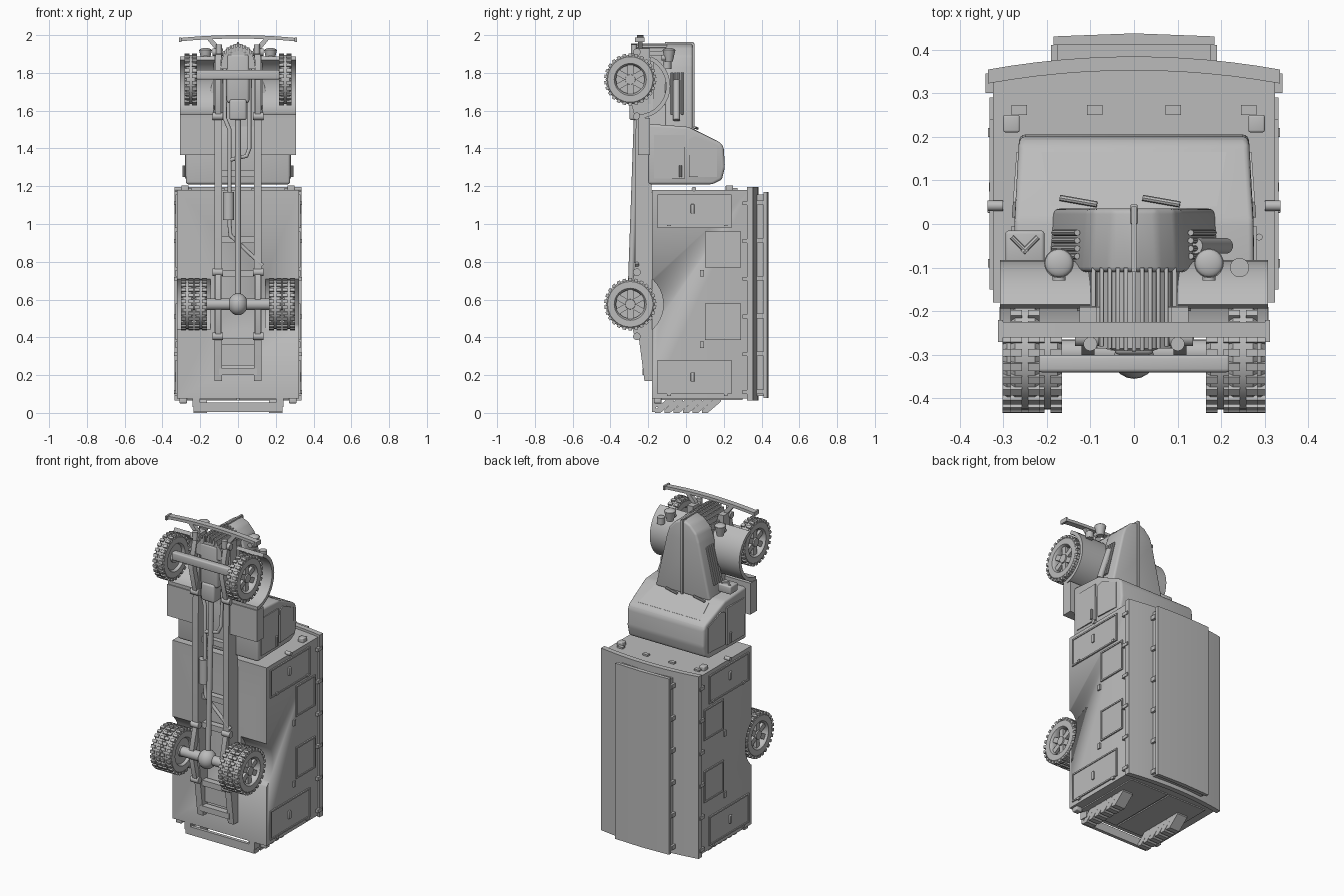
import bpy, bmesh, math
from mathutils import Vector, Matrix

if "Cube" in bpy.data.objects:
    bpy.data.objects.remove(bpy.data.objects["Cube"])

GREY = (0.5, 0.5, 0.5, 1)
grey = bpy.data.materials.new("plain_grey")
grey.use_nodes = True
grey.diffuse_color = GREY
grey.node_tree.nodes["Principled BSDF"].inputs["Base Color"].default_value = GREY


def finish(name, bm, mirror=False, bevel=0, warp=None):
    if warp:
        for v in bm.verts:
            v.co = warp(*v.co)
    bmesh.ops.recalc_face_normals(bm, faces=bm.faces[:])
    if bevel:
        bmesh.ops.bevel(bm, geom=bm.edges[:], offset=bevel, segments=3,
                        profile=0.5, affect='EDGES', clamp_overlap=True)
    me = bpy.data.meshes.new(name)
    bm.to_mesh(me)
    bm.free()
    me.materials.append(grey)
    me.shade_smooth()
    me.set_sharp_from_angle(angle=math.radians(32))
    ob = bpy.data.objects.new(name, me)
    bpy.context.collection.objects.link(ob)
    if mirror:
        ob.modifiers.new("mirror", 'MIRROR')
    return ob


def extrude(name, pts, axis, lo, hi, **kw):
    """Extrude a 2D outline along one axis."""
    place = {'x': lambda p, d: (d, p[0], p[1]),
             'y': lambda p, d: (p[0], d, p[1]),
             'z': lambda p, d: (p[0], p[1], d)}[axis]
    bm = bmesh.new()
    a = [bm.verts.new(place(p, lo)) for p in pts]
    b = [bm.verts.new(place(p, hi)) for p in pts]
    bm.faces.new(a)
    bm.faces.new(b[::-1])
    for i in range(len(pts)):
        j = (i + 1) % len(pts)
        bm.faces.new((a[i], b[i], b[j], a[j]))
    return finish(name, bm, **kw)


def box(name, x, y, z, **kw):
    return extrude(name, [(x[0], y[0]), (x[1], y[0]), (x[1], y[1]), (x[0], y[1])],
                   'z', z[0], z[1], **kw)


def rod(name, p, q, r, r2=None, n=20, **kw):
    p, q = Vector(p), Vector(q)
    d = q - p
    m = Matrix.Translation((p + q) / 2) @ d.to_track_quat('Z', 'Y').to_matrix().to_4x4()
    bm = bmesh.new()
    bmesh.ops.create_cone(bm, cap_ends=True, segments=n, radius1=r,
                          radius2=r if r2 is None else r2, depth=d.length, matrix=m)
    return finish(name, bm, **kw)


def ball(name, c, scale, **kw):
    bm = bmesh.new()
    bmesh.ops.create_uvsphere(bm, u_segments=20, v_segments=12, radius=1,
                              matrix=Matrix.Translation(c) @ Matrix.Diagonal((*scale, 1)))
    return finish(name, bm, **kw)


def pipe(name, pts, r):
    cu = bpy.data.curves.new(name, 'CURVE')
    cu.dimensions = '3D'
    cu.bevel_depth = r
    cu.use_fill_caps = True
    sp = cu.splines.new('POLY')
    sp.points.add(len(pts) - 1)
    for s, p in zip(sp.points, pts):
        s.co = (*p, 1)
    cu.materials.append(grey)
    bpy.context.collection.objects.link(bpy.data.objects.new(name, cu))


def wheel(name, x, w, z):
    """Lathed tyre and rim about the x axis, with tread lugs and spokes."""
    c, R = Vector((x, -0.295, z)), 0.13
    h = w / 2
    prof = [(-h, .085), (-h, .12), (-h * .7, R), (h * .7, R), (h, .12), (h, .085),
            (h * .8, .08), (h * .3, .075), (-h * .3, .075), (-h * .8, .08)]
    bm = bmesh.new()
    n = 36
    rings = [[bm.verts.new(c + Vector((dx, r * math.cos(k * math.tau / n),
                                       r * math.sin(k * math.tau / n)))) for dx, r in prof]
             for k in range(n)]
    for k in range(n):
        for i in range(len(prof)):
            j = (i + 1) % len(prof)
            a, b = rings[k], rings[(k + 1) % n]
            bm.faces.new((a[i], a[j], b[j], b[i]))
    for k in range(26):
        rot = Matrix.Translation(c) @ Matrix.Rotation(k * math.tau / 26, 4, 'X')
        for s in (-1, 1):
            m = rot @ Matrix.Translation((s * h * .6, 0, R)) @ Matrix.Diagonal((h * .8, .018, .016, 1))
            bmesh.ops.create_cube(bm, size=1, matrix=m)
    for k in range(6):
        rot = Matrix.Translation(c) @ Matrix.Rotation(k * math.tau / 6, 4, 'X')
        bmesh.ops.create_cube(bm, size=1, matrix=rot @ Matrix.Translation((h * .3, 0, .05))
                              @ Matrix.Diagonal((.018, .032, .062, 1)))
    finish(name, bm, mirror=True)
    rod(name + "_hub", c - Vector((h * .8, 0, 0)), c + Vector((h * .8, 0, 0)), .034, .026, mirror=True)
    rod(name + "_backplate", c - Vector((h * .5, 0, 0)), c - Vector((h * .2, 0, 0)), .078, mirror=True)


# wheels and axles
FZ, RZ = 1.765, 0.575
wheel("front_wheel", .25, .066, FZ)
wheel("rear_outer_wheel", .268, .066, RZ)
wheel("rear_inner_wheel", .198, .066, RZ)
box("front_axle", (-.22, .22), (-.34, -.30), (FZ, FZ + .05), bevel=.008)
rod("rear_axle", (-.26, -.295, RZ), (.26, -.295, RZ), .03)
ball("differential", (0, -.30, RZ), (.052, .055, .058))

# chassis
extrude("frame_rail", [(-.17, .17), (-.22, .17), (-.25, .4), (-.27, .8), (-.27, 1.4),
                       (-.25, 1.93), (-.19, 1.93)], 'x', .085, .125, mirror=True)
for i, z in enumerate((.2, .36, .72, .9, 1.25, 1.86)):
    box(f"cross_member_{i}", (-.1, .1), (-.23, -.19), (z, z + .035))
box("tail_plate", (-.09, .09), (-.2, -.17), (.25, .36))
for nm, z in (("rear", RZ), ("front", 1.74)):
    extrude(nm + "_leaf_spring", [(-.24, z - .18), (-.27, z - .18), (-.315, z), (-.27, z + .18),
                                  (-.24, z + .18), (-.28, z)], 'x', .09, .12, mirror=True)
    for dz in (-.17, .17):
        rod(f"{nm}_shackle_{dz > 0}", (.08, -.26, z + dz), (.135, -.26, z + dz), .02, mirror=True)
rod("drive_shaft", (0, -.295, RZ), (0, -.26, 1.57), .016)
box("gearbox", (-.045, .045), (-.3, -.19), (1.55, 1.66), bevel=.012)
box("engine_sump", (-.06, .06), (-.29, -.15), (1.64, 1.9), bevel=.015)
pipe("exhaust_pipe", [(-.07, -.22, 1.85), (-.07, -.25, 1.56), (-.045, -.26, 1.5), (-.045, -.26, 1.0),
                      (-.04, -.26, .94), (.13, -.26, .78)], .011)
rod("muffler", (-.05, -.26, 1.02), (-.05, -.26, 1.17), .03)
pipe("second_pipe", [(.06, -.22, 1.85), (.06, -.25, 1.4), (.045, -.26, 1.36), (-.04, -.26, 1.34)], .011)

# cargo body with arched top and wheel arches
def arch(x, base=.35, rise=.03, half=.335):
    return base + rise * (1 - (x / half) ** 2)

xs = [-.335 + .67 * i / 12 for i in range(13)]
body = extrude("cargo_body", [(-.323, -.18), (.323, -.18), (.323, .335)] +
               [(x * .96, arch(x) - .01) for x in xs[::-1]] + [(-.323, .335)], 'z', .075, 1.18)
for s in (-1, 1):
    cut = rod("wheel_arch_cutter", (s * .145, -.3, RZ), (s * .5, -.3, RZ), .18, n=40)
    cut.hide_render = True
    cut.hide_viewport = True
    cut.display_type = 'WIRE'
    mod = body.modifiers.new("wheel_arch", 'BOOLEAN')
    mod.object, mod.operation, mod.solver = cut, 'DIFFERENCE', 'EXACT'
extrude("roof", [(x, arch(x) - .028) for x in xs] + [(x, arch(x) + .004) for x in xs[::-1]],
        'z', .065, 1.195)
box("raised_roof_base", (-.175, .175), (.36, .415), (.09, 1.155))
extrude("raised_roof_lid", [(-.185, .41), (.185, .41), (.185, .43), (0, .437), (-.185, .43)],
        'z', .08, 1.17)
for i in range(6):
    z = .1 + i * .2
    box(f"roof_clip_{i}", (.172, .19), (.365, .41), (z, z + .025), mirror=True)
    box(f"eave_clip_{i}", (.318, .34), (.3, .345), (z, z + .02), mirror=True)


# side doors, windows and fittings
def framed_panel(name, y, z, t=.009):
    x = (.32, .331)
    box(name + "_low", x, (y[0], y[0] + t), z, mirror=True)
    box(name + "_high", x, (y[1] - t, y[1]), z, mirror=True)
    box(name + "_end_a", x, y, (z[0], z[0] + t), mirror=True)
    box(name + "_end_b", x, y, (z[1] - t, z[1]), mirror=True)
    box(name + "_pane", (.32, .326), y, z, mirror=True)

framed_panel("front_locker", (-.15, .24), (.98, 1.155))
framed_panel("rear_locker", (-.15, .24), (.1, .28))
framed_panel("front_window", (.1, .29), (.77, .96))
framed_panel("rear_window", (.1, .29), (.385, .58))
for i, z in enumerate((.19, 1.08)):
    box(f"locker_handle_{i}", (.32, .336), (.025, .045), (z - .025, z + .025), bevel=.004, mirror=True)
    for y in (-.1, .2):
        box(f"locker_hinge_{i}_{y > 0}", (.32, .335), (y, y + .02), (z - .1, z - .085), mirror=True)
for i, z in enumerate((.36, .74)):
    box(f"side_step_{i}", (.32, .332), (.075, .095), (z - .017, z + .017), mirror=True)
for i, x in enumerate((.09, .263)):
    box(f"front_vent_{i}", (x - .018, x + .018), (.25, .273), (1.17, 1.19), mirror=True)
box("front_marker_lamp", (.262, .3), (.21, .25), (1.17, 1.205), bevel=.005, mirror=True)
rod("side_lamp", (.3, .042, 1.185), (.336, .042, 1.185), .012, mirror=True)

# rear doors and folding steps
box("rear_door", (.006, .27), (-.15, .3), (.068, .08), mirror=True)
box("rear_lamp", (.27, .31), (-.17, -.13), (.05, .08), bevel=.005, mirror=True)
for i in range(6):
    y = -.165 + i * .05
    extrude(f"step_slat_{i}", [(y, 0), (y + .03, 0), (y + .1, .06), (y + .1, .075), (y + .065, .075),
                               (y, .015)], 'x', .165, .235, mirror=True)
box("step_bar", (-.235, .235), (-.18, -.16), (.005, .055))
box("step_bracket", (.2, .24), (-.18, -.13), (.03, .08), mirror=True)


# cab
def cab_side(y):
    return 1 - max(0, y) * .25

cab_warp = lambda x, y, z: (x * cab_side(y), y, z)
glass_warp = lambda x, y, z: (x, y, z + 1.514 - (y - .01) * .5)
extrude("cab", [(-.2, 1.21), (.14, 1.21), (.19, 1.235), (.206, 1.3), (.2, 1.405), (.185, 1.43),
                (.01, 1.515), (-.2, 1.53)], 'x', -.277, .277, bevel=.022, warp=cab_warp)
extrude("windshield", [(-.19, .04), (.19, .04), (.212, .165), (-.212, .165)], 'z', -.012, .004,
        warp=glass_warp)
extrude("door_window", [(.015, 1.25), (.015, 1.45), (.05, 1.465), (.165, 1.41), (.165, 1.25)],
        'x', .272, .281, mirror=True, warp=cab_warp)
extrude("door", [(-.17, 1.24), (-.17, 1.47), (-.005, 1.47), (-.005, 1.24)], 'x', .27, .281, mirror=True)
rod("door_handle", (.287, -.03, 1.25), (.287, -.03, 1.31), .008, n=10, mirror=True)
for i, x in enumerate((-.17, .02)):
    rod(f"wiper_{i}", (x, .06, 1.505), (x + .085, .045, 1.512), .007, n=8)

# hood, nose and grille
extrude("hood", [(.2, 1.5), (.118, 1.84), (.1, 1.89), (.055, 1.935), (0, 1.957), (-.055, 1.935),
                 (-.1, 1.89), (-.118, 1.84), (-.2, 1.5)], 'y', -.11, .035,
        bevel=.012, warp=lambda x, y, z: (x * (1 - max(0, y) * 2), y, z))
box("hood_ridge", (-.008, .008), (.0, .045), (1.5, 1.957), bevel=.003)
box("nose_strip", (-.006, .006), (-.11, .04), (1.94, 1.963))
extrude("engine_side", [(.14, 1.5), (.1, 1.86), (-.1, 1.86), (-.14, 1.5)], 'y', -.2, -.1)
extrude("grille_core", [(.09, 1.82), (.085, 1.88), (.045, 1.925), (0, 1.94), (-.045, 1.925),
                        (-.085, 1.88), (-.09, 1.82)], 'y', -.285, -.1)
for i in range(11):
    x = (i - 5) * .0185
    z = 1.955 - 7 * x * x
    box(f"grille_bar_{i}", (x - .005, x + .005), (-.292 + 2 * x * x, -.1), (z - .04, z), bevel=.002)
for i in range(4):
    y = -.02 - i * .018
    rod(f"hood_louver_{i}", (.183, y, 1.58), (.13, y, 1.8), .007, n=8, mirror=True)

# fenders and running boards
def arc(r, a0, a1, n=14):
    return [(-.255 + r * math.cos(t), 1.73 + r * math.sin(t))
            for t in (math.radians(a0 + (a1 - a0) * k / n) for k in range(n + 1))]

extrude("front_fender", arc(.172, -88, 66) + arc(.15, 66, -88), 'x', .1, .307, mirror=True)
extrude("fender_inner_wall", arc(.16, -60, 60), 'x', .1, .13, mirror=True)
box("running_board", (.12, .308), (-.255, -.19), (1.365, 1.56), mirror=True)

# headlights and fender equipment
rod("headlight", (.172, -.09, 1.86), (.172, -.09, 1.92), .02, .034, mirror=True)
ball("headlight_lens", (.172, -.09, 1.92), (.032, .032, .012), mirror=True)
rod("headlight_stalk", (.172, -.13, 1.88), (.172, -.08, 1.88), .015, mirror=True)
box("fuel_can", (-.295, -.205), (-.09, -.015), (1.55, 1.6), bevel=.008)
for s in (-1, 1):
    rod(f"can_rib_{s}", (-.25 + s * .03, -.03, 1.6), (-.25 - s * .005, -.065, 1.6), .006, n=8)
rod("marker_lamp", (.242, -.1, 1.82), (.242, -.1, 1.86), .022)
rod("tool_roll", (.21, -.05, 1.55), (.14, -.05, 1.76), .018)

# front bumper
bx = [-.31 + .062 * i for i in range(11)]
edge = lambda x: 2 - .16 * x * x
extrude("bumper", [(x, edge(x)) for x in bx] + [(x, edge(x) - .018) for x in bx[::-1]],
        'y', -.26, -.225)
box("bumper_end", (.3, .312), (-.27, -.22), (1.963, 1.988), mirror=True)
extrude("bumper_bracket", [(.085, 1.88), (.12, 1.88), (.125, 1.93), (.17, 1.985), (.14, 1.985),
                           (.1, 1.94)], 'y', -.255, -.23, mirror=True)
rod("tow_hook", (.1, -.275, 1.9), (.1, -.275, 1.95), .016, mirror=True)
